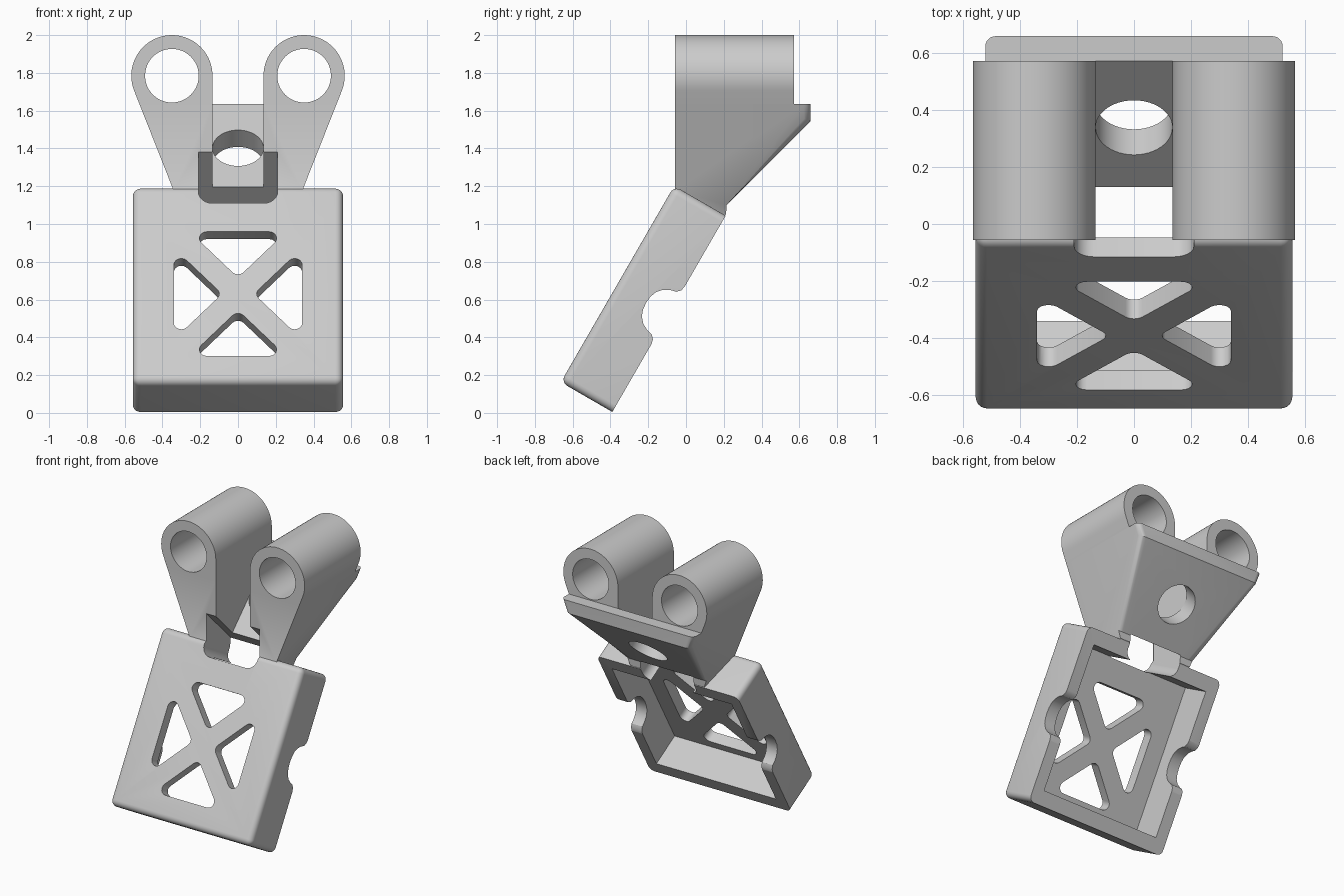
import bpy, bmesh
from math import sin, cos, tan, atan2, asin, pi, radians
from mathutils import Matrix, Vector

old = bpy.data.objects.get("Cube")
if old:
    bpy.data.objects.remove(old, do_unlink=True)

grey = bpy.data.materials.new("light grey")
grey.use_nodes = True
COLOUR = (0.6, 0.6, 0.6, 1)
grey.diffuse_color = COLOUR
grey.node_tree.nodes["Principled BSDF"].inputs["Base Color"].default_value = COLOUR


def frame(a, b, c, origin=(0, 0, 0)):
    """Matrix taking profile axes a, b and extrusion axis c into the world."""
    m = Matrix((a, b, c)).transposed().to_4x4()
    m.translation = origin
    return m


T = radians(60)
FRONT = frame((1, 0, 0), (0, 0, 1), (0, 1, 0))
SIDE = frame((0, 1, 0), (0, 0, 1), (1, 0, 0))
# tray frame: width, up the slope, outward through the front plate
TRAY = frame((1, 0, 0), (0, cos(T), sin(T)), (0, -sin(T), cos(T)), (0, -0.39, 0.005))
TRAY_SIDE = TRAY @ frame((0, 1, 0), (0, 0, 1), (1, 0, 0))


def prism(name, points, space, lo, hi):
    bm = bmesh.new()
    ends = [[bm.verts.new(space @ Vector((a, b, c))) for a, b in points] for c in (lo, hi)]
    bm.faces.new(ends[0])
    bm.faces.new(ends[1])
    for i in range(len(points)):
        j = (i + 1) % len(points)
        bm.faces.new((ends[0][i], ends[0][j], ends[1][j], ends[1][i]))
    bmesh.ops.recalc_face_normals(bm, faces=bm.faces)
    mesh = bpy.data.meshes.new(name)
    bm.to_mesh(mesh)
    bm.free()
    obj = bpy.data.objects.new(name, mesh)
    bpy.context.collection.objects.link(obj)
    return obj


def rect(x0, x1, y0, y1):
    return [(x0, y0), (x1, y0), (x1, y1), (x0, y1)]


def circle(x, y, r, n=48):
    return [(x + r * cos(2 * pi * i / n), y + r * sin(2 * pi * i / n)) for i in range(n)]


def rounded(points, r, n=6):
    """Replace every corner of a convex polygon with an arc."""
    out = []
    for i, p in enumerate(points):
        p = Vector(p)
        d0 = (Vector(points[i - 1]) - p).normalized()
        d1 = (Vector(points[(i + 1) % len(points)]) - p).normalized()
        half = d0.angle(d1) / 2
        centre = p + (d0 + d1).normalized() * r / sin(half)
        s = p + d0 * r / tan(half) - centre
        e = p + d1 * r / tan(half) - centre
        a0 = atan2(s.y, s.x)
        turn = (atan2(e.y, e.x) - a0 + pi) % (2 * pi) - pi
        for k in range(n + 1):
            a = a0 + turn * k / n
            out.append((centre.x + r * cos(a), centre.y + r * sin(a)))
    return out


def combine(obj, tool, operation="DIFFERENCE"):
    tool.hide_render = True
    mod = obj.modifiers.new("cut", "BOOLEAN")
    mod.operation, mod.solver, mod.object = operation, "EXACT", tool
    bpy.context.view_layer.update()
    shape = obj.evaluated_get(bpy.context.evaluated_depsgraph_get())
    mesh = bpy.data.meshes.new_from_object(shape)
    obj.modifiers.clear()
    obj.data = mesh
    bpy.data.objects.remove(tool, do_unlink=True)


def bevel(obj, rule, width, segments):
    bm = bmesh.new()
    bm.from_mesh(obj.data)
    bmesh.ops.dissolve_limit(bm, angle_limit=0.01, verts=bm.verts, edges=bm.edges)
    bm.normal_update()
    edges = [e for e in bm.edges if len(e.link_faces) == 2 and rule(e)]
    bmesh.ops.bevel(bm, geom=edges, offset=width, segments=segments,
                    profile=0.5, affect="EDGES", clamp_overlap=True)
    bm.to_mesh(obj.data)
    bm.free()


def finish(obj):
    obj.data.materials.clear()
    obj.data.materials.append(grey)
    bpy.ops.object.select_all(action="DESELECT")
    obj.select_set(True)
    bpy.context.view_layer.objects.active = obj
    bpy.ops.object.shade_smooth_by_angle(angle=radians(32))


# Tilted tray, rounded everywhere except around its open back
LENGTH, DEPTH, FLOOR, WIDE = 1.2, 0.315, 0.237, 0.556
tray = prism("tray", rect(-WIDE, WIDE, 0, LENGTH), TRAY, 0, DEPTH)
to_tray = TRAY.inverted()
bevel(tray, lambda e: max((to_tray @ v.co).z for v in e.verts) > 0.1, 0.04, 5)
combine(tray, prism("cavity", rect(-WIDE + 0.085, WIDE - 0.085, 0.1, LENGTH - 0.1),
                    TRAY, -0.1, FLOOR))

# Four rounded triangular windows that leave a cross in the plate
MID = 0.54
for s in (-1, 1):
    upright = [(0, MID + s * 0.1), (0.255, MID + s * 0.38), (-0.255, MID + s * 0.38)]
    sideways = [(s * 0.085, MID), (s * 0.34, MID + 0.28), (s * 0.34, MID - 0.28)]
    for tri in (upright, sideways):
        combine(tray, prism("window", rounded(tri, 0.04), TRAY, 0.15, 0.5))

# Slot in the top wall and soft-lipped notches in both side walls
slot = rounded(rect(-0.21, 0.21, 1.095, 1.6), 0.07)
combine(tray, prism("slot", slot, TRAY, -0.2, 0.6))
lip = [(0.19, -0.1), (0.175, 0), (0.15, 0.006), (0.13, 0.025), (0.123, 0.055),
       (0.105, 0.09), (0.075, 0.117), (0.04, 0.13)]
notch = [(0.59 - d, w) for d, w in lip] + [(0.59, 0.134)] + [(0.59 + d, w) for d, w in lip[::-1]]
combine(tray, prism("notch", notch, TRAY_SIDE, -1, 1))
finish(tray)

# Bracket: side outline crossed with a front taper
LUG_X, LUG_Z, LUG_R, INNER = 0.35, 1.785, 0.215, 0.135
NEAR, FAR, RIM, LEDGE = -0.057, 0.573, 0.66, 1.635
lean = asin(LUG_R / (LUG_Z - 1.2))


def flank(z):
    return LUG_X + (z - 1.2) * tan(lean)


outline = [(NEAR, LEDGE), (RIM, LEDGE), (RIM, 1.545), (0.215, 1.1),
           (0.212, 1.05), (0.159, 1.016), (-0.075 - NEAR + NEAR, 1.15), (NEAR, 1.18)]
bracket = prism("bracket", outline, SIDE, -0.8, 0.8)
taper = [(-flank(0.9), 0.9), (flank(0.9), 0.9), (flank(1.8), 1.8), (-flank(1.8), 1.8)]
combine(bracket, prism("taper", taper, FRONT, -1, 1), "INTERSECT")


def rear_corner(edge):
    normals = [f.normal for f in edge.link_faces]
    low = min(v.co.z for v in edge.verts)
    return (low > 1.08 and any(n.y > 0.6 for n in normals)
            and any(abs(n.x) > 0.7 for n in normals))


bevel(bracket, rear_corner, 0.1, 6)

# Gap between the legs, undercut of the leg roots and hole in the sloped web
gap = [(-0.3, 0.5), (-0.3, 2.1), (FAR, 2.1), (FAR, LEDGE), (0.13, 1.195), (0.13, 0.5)]
combine(bracket, prism("gap", gap, SIDE, -INNER, INNER))
undercut = [(-0.3, 1.625), (0.5, 0.825), (0.5, 0.5), (-0.3, 0.5)]
combine(bracket, prism("undercut", undercut, SIDE, -0.21, 0.21))
r = 0.5 ** 0.5
web = frame((1, 0, 0), (0, r, r), (0, r, -r), (0, 0.338, 1.403))
combine(bracket, prism("web_hole", circle(0, 0, INNER), web, -0.2, 0.4))
finish(bracket)

# Two pivot tubes blending tangentially into the legs
for side, label in ((1, "left"), (-1, "right")):
    N = 40
    arc = [-lean + (pi + lean) * i / N for i in range(N + 1)]
    shape = [(LUG_X + LUG_R * cos(a), LUG_Z + LUG_R * sin(a)) for a in arc]
    shape += [(INNER, LEDGE), (flank(LEDGE), LEDGE)]
    tube = prism(label + "_pivot_tube", [(side * x, z) for x, z in shape], FRONT, NEAR, FAR)
    combine(tube, prism("bore", circle(side * LUG_X, LUG_Z, 0.142), FRONT, -1, 1))
    finish(tube)
